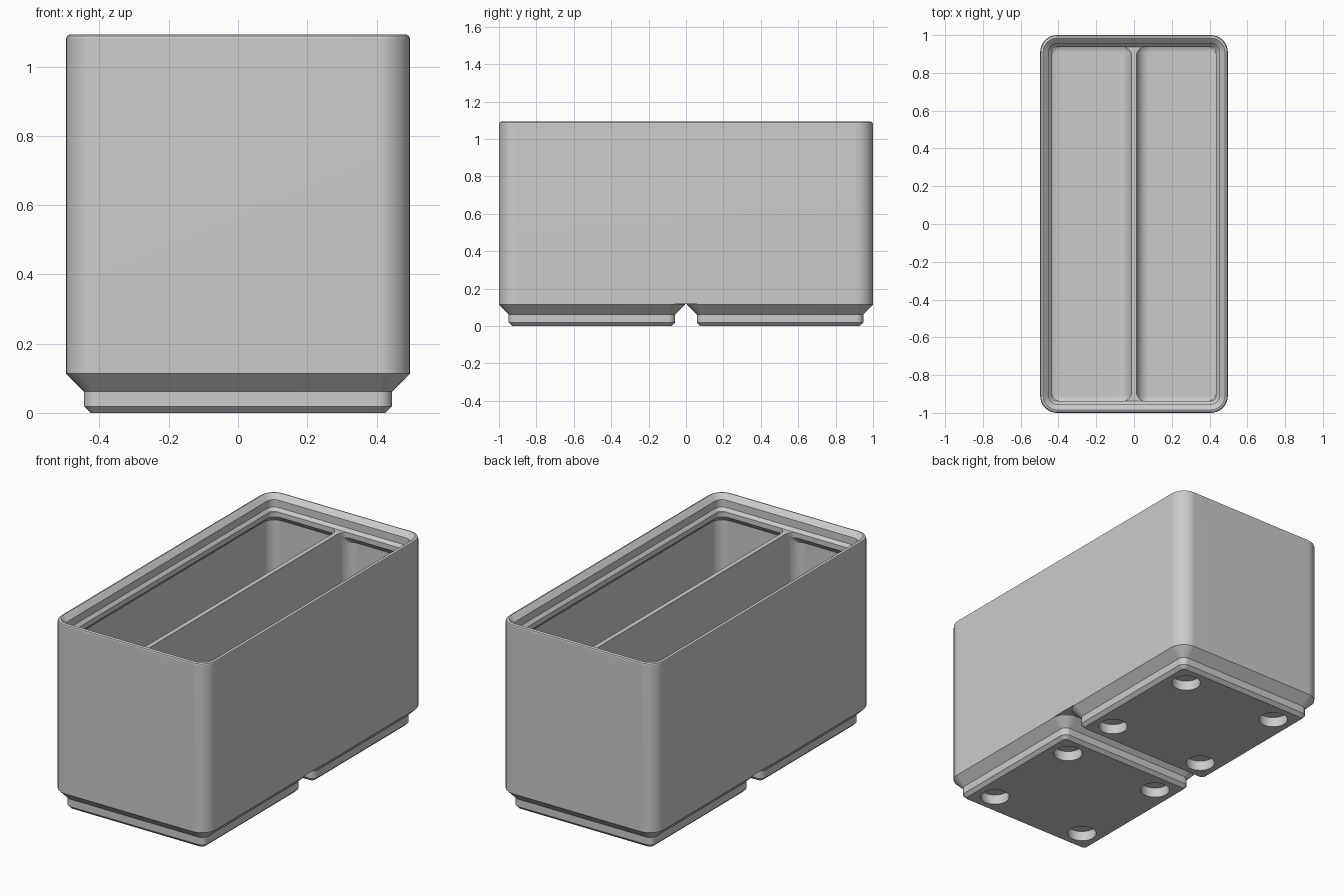
import bpy, bmesh
from math import sin, cos, pi

cube = bpy.data.objects.get("Cube")
if cube:
    bpy.data.objects.remove(cube)

grey = bpy.data.materials.new("plain_grey")
grey.use_nodes = True
GREY = (0.6, 0.6, 0.6, 1)
grey.diffuse_color = GREY
grey.node_tree.nodes["Principled BSDF"].inputs["Base Color"].default_value = GREY


def rounded_ring(bm, x0, x1, y0, y1, r, z, seg=8):
    """Vertices of one rounded rectangle at height z."""
    corners = [(x1 - r, y1 - r), (x0 + r, y1 - r), (x0 + r, y0 + r), (x1 - r, y0 + r)]
    ring = []
    for q, (cx, cy) in enumerate(corners):
        for i in range(seg + 1):
            a = (q + i / seg) * pi / 2
            ring.append(bm.verts.new((cx + r * cos(a), cy + r * sin(a), z)))
    return ring


def loft(name, levels):
    """Closed solid through (x0, x1, y0, y1, radius, z) levels."""
    bm = bmesh.new()
    rings = [rounded_ring(bm, *lv) for lv in levels]
    for a, b in zip(rings, rings[1:]):
        for i in range(len(a)):
            j = (i + 1) % len(a)
            bm.faces.new((a[i], a[j], b[j], b[i]))
    bm.faces.new(rings[0][::-1])
    bm.faces.new(rings[-1])
    bmesh.ops.recalc_face_normals(bm, faces=bm.faces)
    return finish(name, bm)


def finish(name, bm):
    me = bpy.data.meshes.new(name)
    bm.to_mesh(me)
    bm.free()
    me.materials.append(grey)
    ob = bpy.data.objects.new(name, me)
    bpy.context.collection.objects.link(ob)
    return ob


def activate(ob):
    bpy.ops.object.select_all(action='DESELECT')
    ob.select_set(True)
    bpy.context.view_layer.objects.active = ob


def carve(ob, cutters):
    """Subtract the cutters, then remove them."""
    activate(ob)
    for c in cutters:
        mod = ob.modifiers.new("cut", 'BOOLEAN')
        mod.operation, mod.solver, mod.object = 'DIFFERENCE', 'EXACT', c
        bpy.ops.object.modifier_apply(modifier=mod.name)
        bpy.data.objects.remove(c)


def smooth(ob):
    activate(ob)
    bpy.ops.object.shade_smooth_by_angle(angle=pi / 6)
    mod = ob.modifiers.new("even_shading", 'WEIGHTED_NORMAL')
    mod.keep_sharp = True


# Bin body with stepped stacking lip: (inset, height) up the outside, over the rim, down inside
HX, HY, R = 0.497, 1.0, 0.09
profile = [(0, 0.117), (0, 1.08), (0.004, 1.089), (0.011, 1.093), (0.016, 1.093),
           (0.022, 1.089), (0.046, 1.066), (0.046, 1.023), (0.062, 1.006)]
body = loft("bin_body", [(-HX + d, HX - d, -HY + d, HY - d, R - d, z) for d, z in profile])

# Two compartments: filleted floor, walls stepping inwards beneath the lip
FLOOR, FILLET, WALL, LIP, HALF_DIVIDER = 0.168, 0.067, 0.024, 0.062, 0.013


def compartment(side):
    def level(wall, inset, r, z):
        near, far = HALF_DIVIDER + inset, HX - wall - inset
        x0, x1 = sorted((side * near, side * far))
        y = HY - wall - inset
        return (x0, x1, -y, y, r, z)
    levels = []
    for i in range(7):
        a = i / 6 * pi / 2
        inset = FILLET * (1 - sin(a))
        levels.append(level(WALL, inset, max(FILLET - inset, 0.002), FLOOR + FILLET * (1 - cos(a))))
    levels += [level(WALL, 0, FILLET, 0.939), level(LIP, 0, 0.05, 0.977), level(LIP, 0, 0.05, 1.05)]
    return loft("compartment_cutter", levels)


carve(body, [compartment(-1), compartment(1)])
smooth(body)


# Stepped feet with four round sockets each
def socket(x, y):
    bm = bmesh.new()
    bmesh.ops.create_cone(bm, cap_ends=True, segments=40, radius1=0.078, radius2=0.078, depth=0.115)
    bmesh.ops.translate(bm, verts=bm.verts, vec=(x, y, 0))
    return finish("socket_cutter", bm)


FOOT = [(0.426, 0.019, 0), (0.445, 0.038, 0.019), (0.445, 0.038, 0.062),
        (HX, R, 0.114), (HX, R, 0.117)]
for name, cy in (("front_foot", -0.503), ("back_foot", 0.503)):
    foot = loft(name, [(-h, h, cy - h, cy + h, r, z) for h, r, z in FOOT])
    carve(foot, [socket(sx * 0.311, cy + sy * 0.311) for sx in (-1, 1) for sy in (-1, 1)])
    smooth(foot)
